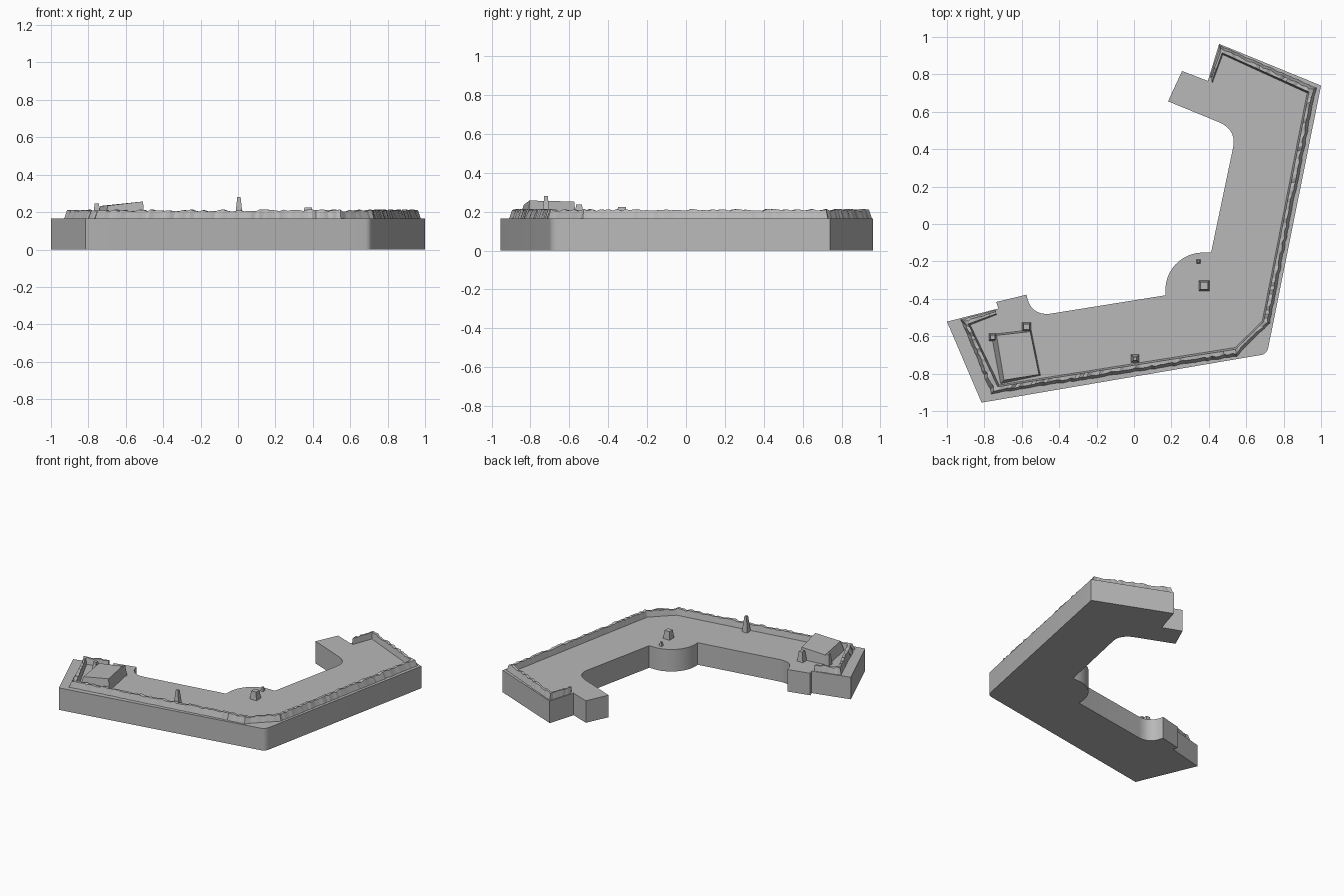
import bpy, bmesh, math, random
from mathutils import Vector

random.seed(4)
cube = bpy.data.objects.get("Cube")
if cube:
    bpy.data.objects.remove(cube, do_unlink=True)

ROOF = 0.165
grey = bpy.data.materials.new("plain_grey")
grey.use_nodes = True
grey.diffuse_color = (0.48, 0.48, 0.48, 1)
grey.node_tree.nodes["Principled BSDF"].inputs["Base Color"].default_value = (0.48, 0.48, 0.48, 1)


def finish(name, bm, smooth=False):
    bmesh.ops.recalc_face_normals(bm, faces=bm.faces[:])
    mesh = bpy.data.meshes.new(name)
    bm.to_mesh(mesh)
    bm.free()
    mesh.materials.append(grey)
    obj = bpy.data.objects.new(name, mesh)
    bpy.context.collection.objects.link(obj)
    if smooth:
        bpy.ops.object.select_all(action='DESELECT')
        obj.select_set(True)
        bpy.context.view_layer.objects.active = obj
        bpy.ops.object.shade_smooth_by_angle(angle=math.radians(30))
    return obj


def loft(name, rings, smooth=False):
    """Closed skin through rings with equal point counts."""
    bm = bmesh.new()
    loops = [[bm.verts.new(p) for p in ring] for ring in rings]
    count = len(loops[0])
    for a, b in zip(loops, loops[1:]):
        for i in range(count):
            j = (i + 1) % count
            bm.faces.new((a[i], a[j], b[j], b[i]))
    bm.faces.new(loops[0])
    bm.faces.new(loops[-1])
    return finish(name, bm, smooth)


def bend(a, corner, b, steps=10):
    """Rounded corner from a to b."""
    a, c, b = Vector(a), Vector(corner), Vector(b)
    return [tuple(a.lerp(c, t).lerp(c.lerp(b, t), t))
            for t in (i / steps for i in range(steps + 1))]


def post(name, x, y, base, tip, top):
    """Small tapered square post on the roof."""
    rings = [[(x + sx * w, y + sy * w, z) for sx, sy in ((-1, -1), (1, -1), (1, 1), (-1, 1))]
             for w, z in ((base, ROOF - 0.005), (tip, top))]
    return loft(name, rings)


# Main building block: two wings, a round bay and a stub at each end
bay = [(0.368 + 0.2 * math.cos(a), -0.353 + 0.2 * math.sin(a))
       for a in (math.radians(86 + i * 102 / 16) for i in range(17))]
outline = [(-0.815, -0.955)]
outline += bend((0.68, -0.70), (0.71, -0.695), (0.718, -0.66), 5)
outline += [(1.0, 0.74), (0.455, 0.963), (0.395, 0.765), (0.257, 0.818), (0.182, 0.656)]
outline += bend((0.44, 0.55), (0.55, 0.51), (0.53, 0.41))
outline += [(0.412, -0.153)] + bay
outline += bend((-0.45, -0.48), (-0.555, -0.49), (-0.575, -0.378))
outline += [(-0.737, -0.417), (-0.725, -0.452), (-1.0, -0.522)]
loft("building_block", [[(x, y, z) for x, y in outline] for z in (0, ROOF)], True)

# Ragged parapet: outer and inner corner of each bend in the path
corners = [((-0.74, -0.46), (-0.735, -0.485)),
           ((-0.93, -0.51), (-0.875, -0.54)),
           ((-0.765, -0.91), (-0.72, -0.86)),
           ((0.55, -0.71), (0.54, -0.66)),
           ((0.728, -0.53), (0.685, -0.52)),
           ((0.978, 0.73), (0.925, 0.70)),
           ((0.458, 0.957), (0.475, 0.905)),
           ((0.402, 0.77), (0.412, 0.735))]
rings = []
for (o1, i1), (o2, i2) in zip(corners, corners[1:]):
    o1, i1, o2, i2 = map(Vector, (o1, i1, o2, i2))
    steps = max(2, round((o2 - o1).length / 0.022))
    for k in range(steps):
        t = k / steps
        outer, inner = o1.lerp(o2, t), i1.lerp(i2, t)
        jitter = random.uniform(0, 0.2) if k else 0
        outer_top = outer.lerp(inner, 0.3 + jitter)
        inner_top = outer.lerp(inner, 0.8)
        high = random.uniform(0.203, 0.214)
        rings.append([(*outer.lerp(inner, jitter * 0.6), ROOF - 0.003), (*outer_top, high),
                      (*inner_top, high), (*inner, ROOF - 0.003)])
loft("parapet", rings)

# Roof house with a sloping top
base = [(-0.765, -0.59), (-0.55, -0.565), (-0.5, -0.81), (-0.715, -0.855)]
top = [(-0.735, -0.595, 0.233), (-0.555, -0.575, 0.252),
       (-0.508, -0.805, 0.257), (-0.695, -0.835, 0.235)]
loft("roof_house", [[(x, y, ROOF - 0.005) for x, y in base], top])

# Posts, chimney and small vents
post("roof_house_left_post", -0.755, -0.605, 0.02, 0.012, 0.245)
post("roof_house_back_post", -0.575, -0.55, 0.025, 0.015, 0.238)
post("chimney", 0.005, -0.72, 0.022, 0.009, 0.28)
post("bay_vent", 0.375, -0.33, 0.028, 0.02, 0.225)
post("bay_small_vent", 0.345, -0.2, 0.012, 0.006, 0.195)
